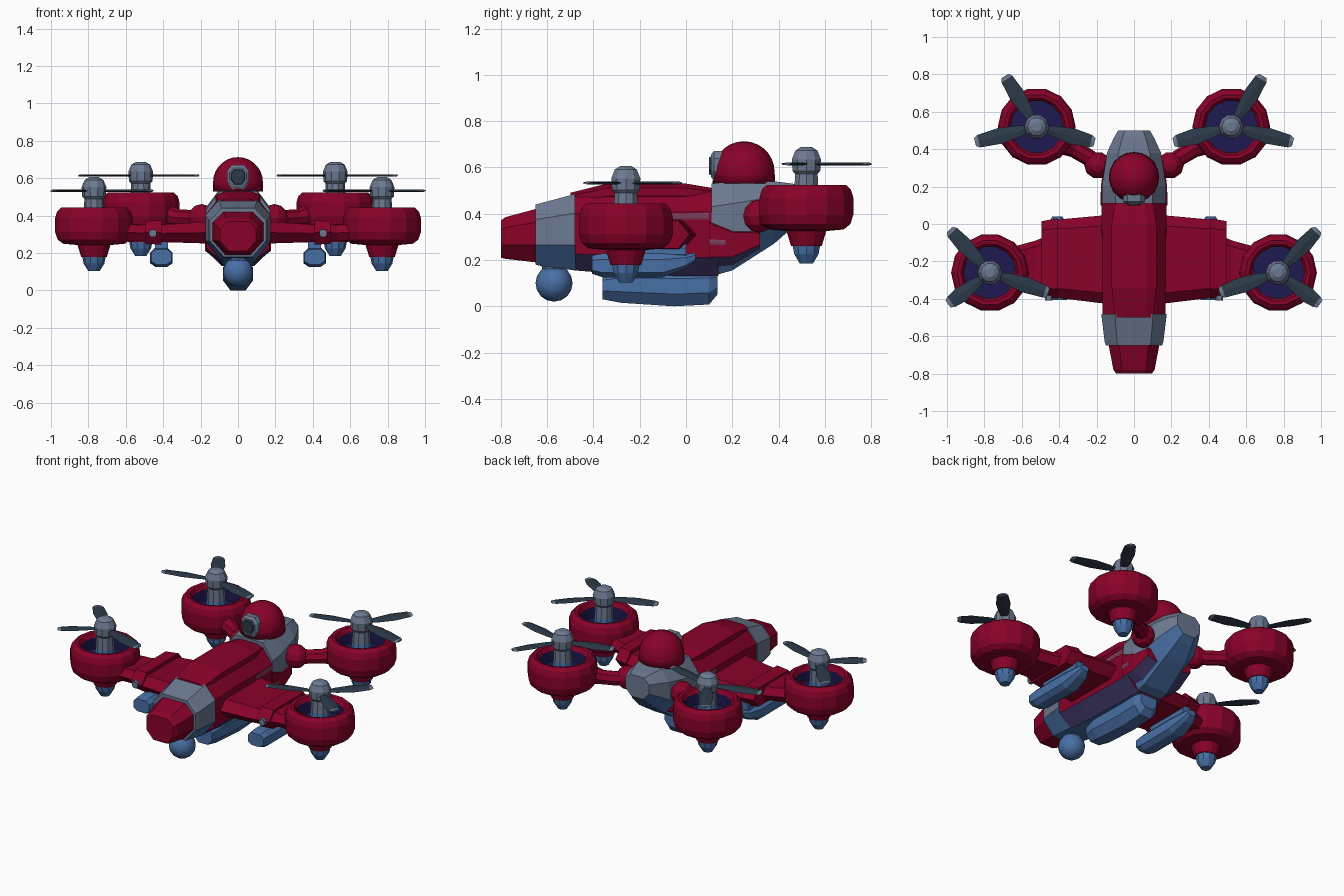
import bpy, bmesh, math
from mathutils import Vector

if "Cube" in bpy.data.objects:
    bpy.data.objects.remove(bpy.data.objects["Cube"])


def material(name, rgb):
    m = bpy.data.materials.new(name)
    m.diffuse_color = (*rgb, 1)
    m.use_nodes = True
    m.node_tree.nodes["Principled BSDF"].inputs["Base Color"].default_value = m.diffuse_color
    return m


RED = material("crimson", (0.25, 0.0005, 0.022))
BLUE = material("belly blue", (0.065, 0.16, 0.38))
GREY = material("slate grey", (0.15, 0.19, 0.28))
DARK = material("blade charcoal", (0.024, 0.042, 0.065))
NAVY = material("deep navy", (0.013, 0.010, 0.085))
VIOLET = material("dusky violet", (0.06, 0.045, 0.16))
MAUVE = material("worn mauve", (0.2, 0.05, 0.11))


def loft(name, rings, mats, rule=None, smooth=False):
    """Skin a list of equal rings, cap both ends; rule(segment, centre, normal) picks the material."""
    bm = bmesh.new()
    layers = [[bm.verts.new(p) for p in ring] for ring in rings]
    seg = bm.faces.layers.int.new("seg")
    n = len(rings[0])
    for i, (a, b) in enumerate(zip(layers, layers[1:])):
        for k in range(n):
            f = bm.faces.new((a[k], a[(k + 1) % n], b[(k + 1) % n], b[k]))
            f[seg] = i
    bm.faces.new(layers[0])[seg] = 0
    bm.faces.new(layers[-1])[seg] = len(rings) - 2
    bmesh.ops.recalc_face_normals(bm, faces=bm.faces)
    bm.normal_update()
    for f in bm.faces:
        f.smooth = smooth
        if rule:
            f.material_index = rule(f[seg], f.calc_center_median(), f.normal)
    me = bpy.data.meshes.new(name)
    bm.to_mesh(me)
    bm.free()
    for m in mats:
        me.materials.append(m)
    ob = bpy.data.objects.new(name, me)
    bpy.context.collection.objects.link(ob)
    return ob


def octagon(y, w, zb, zt, x=0.0, low=0.33):
    h = zt - zb
    half = [(0.58, zt), (1, zt - 0.25 * h), (1, zb + low * h), (0.5, zb)]
    return [(x + w * s, y, z) for s, z in half] + [(x - w * s, y, z) for s, z in reversed(half)]


def hull(name, stations, mats, rule=None, x=0.0, low=0.33):
    return loft(name, [octagon(*s, x=x, low=low) for s in stations], mats, rule)


def lathe(name, centre, profile, mats, rule=None, sides=14, smooth=False):
    cx, cy, cz = centre
    rings = [[(cx + r * math.cos(2 * math.pi * k / sides), cy + r * math.sin(2 * math.pi * k / sides), cz + z)
              for k in range(sides)] for r, z in profile]
    return loft(name, rings, mats, rule, smooth)


def ball_profile(r, a0=-89.5, a1=89.5, n=8):
    angles = [math.radians(a0 + (a1 - a0) * i / n) for i in range(n + 1)]
    return [(r * math.cos(a), r * math.sin(a)) for a in angles]


def span(name, stations, mat, side):
    """Wing-like loft along x: (x, y front, y back, z bottom, z top) with chamfered edges."""
    rings = []
    for x, y0, y1, z0, z1 in stations:
        m, c = (z0 + z1) / 2, (y1 - y0) * 0.12
        rings.append([(side * x, y, z) for y, z in
                      ((y0, m), (y0 + c, z1), (y1 - c, z1), (y1, m), (y1 - c, z0), (y0 + c, z0))])
    return loft(name, rings, [mat])


def tube(name, path, mat, sides=8):
    """Round arm through (x, y, z, radius) points, sections upright across the xy direction."""
    pts = [Vector(p[:3]) for p in path]
    rings = []
    for i, p in enumerate(pts):
        d = (pts[min(i + 1, len(pts) - 1)] - pts[max(i - 1, 0)]).normalized()
        u = d.cross(Vector((0, 0, 1))).normalized()
        v = u.cross(d)
        rings.append([p + path[i][3] * (u * math.cos(t) + v * math.sin(t))
                      for t in (2 * math.pi * k / sides for k in range(sides))])
    return loft(name, rings, [mat])


def blade(name, centre, angle, length):
    d = Vector((math.cos(angle), math.sin(angle), 0))
    s = Vector((-d.y, d.x, 0.08))
    up = Vector((0, 0, 1))
    rings = []
    for r, w in ((0.03, 0.015), (0.1, 0.031), (0.2, 0.043), (length - 0.02, 0.034), (length, 0.022)):
        p = Vector(centre) + d * r
        rings.append([p + s * w, p + up * 0.006, p - s * w, p - up * 0.006])
    loft(name, rings, [DARK, GREY], lambda i, c, n: int(i == 3))


# Fuselage: red nose, grey collar, red middle, grey tail; blue and violet underneath
hull("nose", [(-0.80, 0.095, 0.21, 0.37), (-0.78, 0.11, 0.205, 0.385), (-0.65, 0.135, 0.19, 0.42)], [RED])
hull("front_collar", [(-0.65, 0.15, 0.18, 0.44), (-0.63, 0.157, 0.175, 0.445), (-0.48, 0.175, 0.155, 0.485)],
     [GREY, BLUE], lambda i, c, n: int(n.z < -0.25))
hull("fuselage", [(-0.48, 0.168, 0.155, 0.48), (-0.3, 0.17, 0.14, 0.5), (0.0, 0.17, 0.13, 0.5), (0.14, 0.17, 0.13, 0.5)],
     [RED, VIOLET, BLUE], lambda i, c, n: 2 if n.z < -0.9 else int(n.z < -0.25), low=0.22)
hull("tail", [(0.11, 0.172, 0.13, 0.53), (0.2, 0.172, 0.155, 0.54), (0.38, 0.145, 0.27, 0.54),
              (0.46, 0.108, 0.34, 0.53), (0.5, 0.085, 0.38, 0.52)],
     [GREY, BLUE], lambda i, c, n: int(n.z < -0.2))
hull("rear_side_panel", [(0.1, 0.177, 0.15, 0.43), (0.2, 0.177, 0.17, 0.37), (0.32, 0.163, 0.245, 0.34)],
     [RED, VIOLET], lambda i, c, n: int(n.z < -0.25), low=0.22)
hull("spine", [(-0.5, 0.1, 0.44, 0.49), (-0.34, 0.12, 0.45, 0.53), (0.0, 0.12, 0.45, 0.53), (0.12, 0.1, 0.45, 0.51)], [RED])

# Belly pod and sensor ball
hull("belly_pod", [(-0.36, 0.065, 0.03, 0.14), (-0.28, 0.08, 0.015, 0.16), (-0.05, 0.08, 0.0, 0.16),
                   (0.1, 0.08, 0.008, 0.16), (0.135, 0.06, 0.05, 0.15)], [BLUE])
lathe("sensor_ball", (0, -0.57, 0.1), ball_profile(0.08), [BLUE], sides=16, smooth=True)
lathe("sensor_mount", (0, -0.57, 0.15), [(0.05, 0), (0.06, 0.06)], [BLUE], sides=8)

# Turret dome with camera
lathe("turret_dome", (0, 0.25, 0.58), [(0.135, -0.05)] + ball_profile(0.133, 0, 89.5, 7), [RED], sides=20, smooth=True)
hull("turret_camera", [(0.108, 0.045, 0.56, 0.655), (0.12, 0.06, 0.54, 0.67), (0.18, 0.06, 0.54, 0.67)], [GREY])
hull("camera_lens", [(0.1, 0.034, 0.57, 0.643), (0.109, 0.038, 0.565, 0.648)], [DARK])


def rotor(label, x, y, z, blades, side):
    """Ducted engine with its hub and three blades; z is the rim height."""
    c = (x * side, y, z)
    lathe(label + "_nacelle", c,
          [(0.14, -0.10), (0.14, -0.03), (0.155, -0.004), (0.175, 0), (0.197, -0.02), (0.208, -0.055),
           (0.208, -0.13), (0.195, -0.17), (0.165, -0.193), (0.088, -0.2), (0.068, -0.265)],
          [RED, NAVY], lambda i, p, n: int(i == 0))
    lathe(label + "_exhaust_cone", c, [(0.064, -0.255), (0.055, -0.30), (0.03, -0.34)], [BLUE], sides=10)
    lathe(label + "_mast", c, [(0.065, -0.1), (0.055, -0.03), (0.05, 0.07)], [BLUE, GREY],
          lambda i, p, n: i, sides=10)
    lathe(label + "_hub", (c[0], y, z + 0.09),
          [(0.045, -0.05), (0.063, -0.03), (0.066, 0.02), (0.05, 0.058), (0.025, 0.073)], [GREY], sides=10)
    for i, (deg, length) in enumerate(blades):
        a = math.radians(deg if side > 0 else 180 - deg)
        blade(f"{label}_blade_{i + 1}", (c[0], y, z + 0.09), a, length)


for side, tag in ((1, "right"), (-1, "left")):
    # Wings, tip fairings and outer pylons
    span(tag + "_wing", [(0.12, -0.43, 0.05, 0.25, 0.37), (0.45, -0.39, 0.02, 0.26, 0.35)], RED, side)
    span(tag + "_wing_tip", [(0.41, -0.4, 0.03, 0.245, 0.375), (0.495, -0.39, 0.015, 0.25, 0.37)], RED, side)
    span(tag + "_front_arm", [(0.48, -0.38, -0.07, 0.26, 0.36), (0.53, -0.36, -0.09, 0.265, 0.35),
                              (0.64, -0.37, -0.12, 0.27, 0.36)], RED, side)
    hull(tag + "_wing_light", [(-0.408, 0.02, 0.285, 0.325), (-0.38, 0.02, 0.285, 0.325)], [GREY], x=0.455 * side)
    # Worn paint stripes on the fuselage flank
    hull(tag + "_upper_stripe", [(-0.06, 0.004, 0.375, 0.4), (0.1, 0.004, 0.375, 0.405)], [MAUVE], x=0.169 * side)
    hull(tag + "_lower_stripe", [(0.1, 0.004, 0.265, 0.29), (0.17, 0.004, 0.265, 0.285)], [MAUVE], x=0.176 * side)
    # Underwing pods
    hull(tag + "_underwing_pod", [(-0.405, 0.055, 0.14, 0.22), (-0.36, 0.06, 0.125, 0.228), (-0.1, 0.06, 0.125, 0.228),
                                  (0.0, 0.045, 0.165, 0.225), (0.04, 0.028, 0.195, 0.23)],
         [BLUE], x=0.41 * side, low=0.2)
    hull(tag + "_pod_pylon", [(-0.3, 0.035, 0.2, 0.27), (0.0, 0.035, 0.2, 0.27)], [BLUE], x=0.41 * side)
    # Rear arms with shoulder joints
    lathe(tag + "_shoulder", (0.195 * side, 0.315, 0.39), ball_profile(0.072, n=6), [RED], sides=10)
    tube(tag + "_rear_arm", [(0.17 * side, 0.3, 0.39, 0.05), (0.25 * side, 0.36, 0.385, 0.045),
                             (0.32 * side, 0.4, 0.39, 0.045), (0.4 * side, 0.44, 0.41, 0.065)], RED)
    # Four ducted rotors
    rotor(tag + "_front", 0.77, -0.26, 0.443, ((47, 0.315), (-37, 0.28), (-161, 0.33)), side)
    rotor(tag + "_rear", 0.52, 0.52, 0.525, ((58, 0.32), (-14, 0.34), (-165, 0.32)), side)
